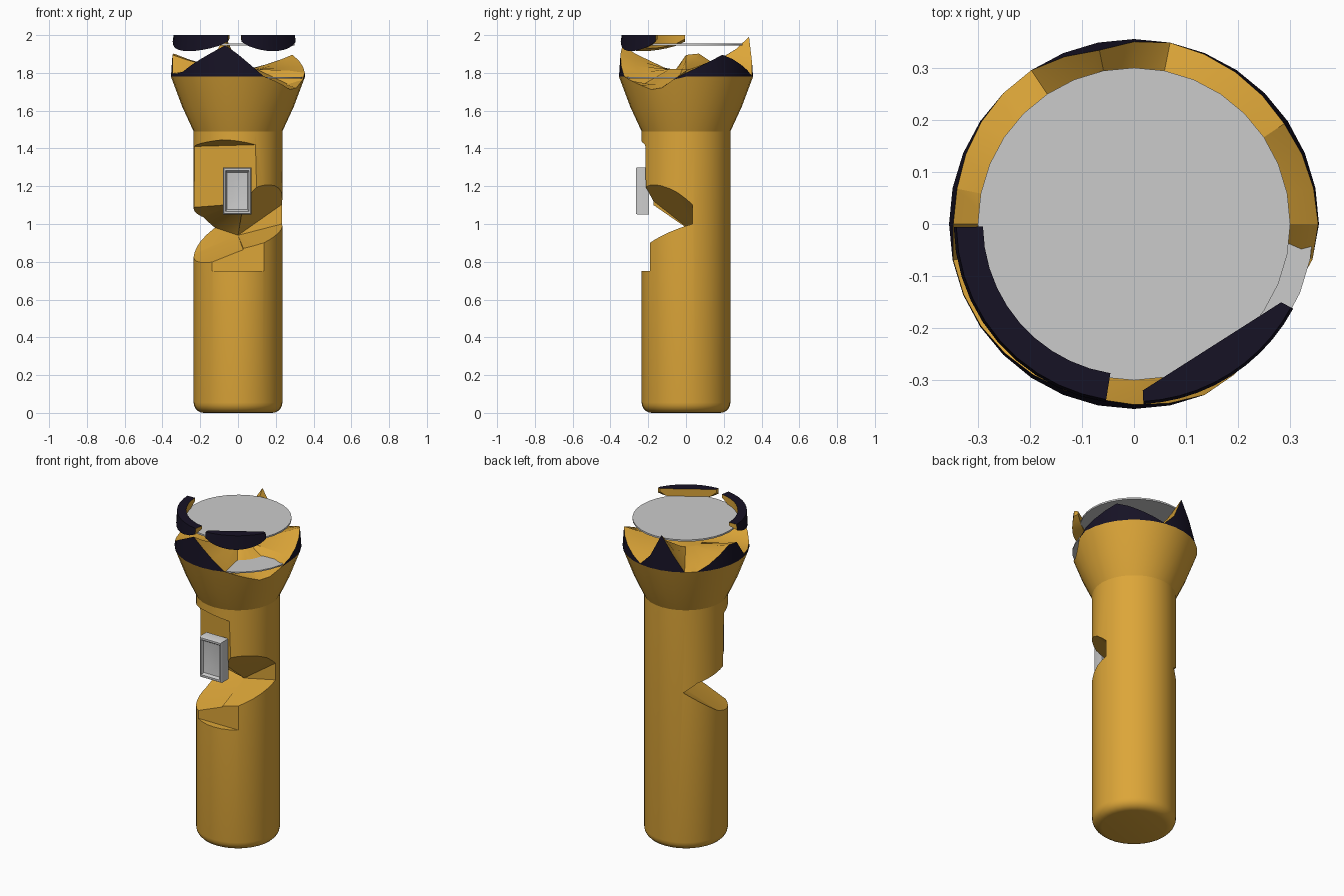
import bpy, bmesh, math
from mathutils import Vector

if "Cube" in bpy.data.objects:
    bpy.data.objects.remove(bpy.data.objects["Cube"])

N = 32


def material(name, col):
    m = bpy.data.materials.new(name)
    m.diffuse_color = (*col, 1)
    m.use_nodes = True
    m.node_tree.nodes["Principled BSDF"].inputs["Base Color"].default_value = m.diffuse_color
    return m


ORANGE = material("orange", (0.72, 0.38, 0.04))
DARK = material("dark", (0.008, 0.006, 0.018))


def pol(r, deg, z):
    a = math.radians(deg)
    return Vector((r * math.cos(a), r * math.sin(a), z))


def finish(bm, name, mats=(), smooth=None):
    bmesh.ops.remove_doubles(bm, verts=bm.verts, dist=1e-4)
    bmesh.ops.recalc_face_normals(bm, faces=bm.faces)
    me = bpy.data.meshes.new(name)
    bm.to_mesh(me)
    bm.free()
    for m in mats:
        me.materials.append(m)
    ob = bpy.data.objects.new(name, me)
    bpy.context.collection.objects.link(ob)
    if smooth:
        shade(ob, smooth)
    return ob


def shade(ob, deg):
    bpy.ops.object.select_all(action='DESELECT')
    ob.select_set(True)
    bpy.context.view_layer.objects.active = ob
    bpy.ops.object.shade_smooth_by_angle(angle=math.radians(deg))


def loft(bm, rings, closed=True, mat=lambda k: 0):
    """Skin consecutive rings of points with quads."""
    vs = [[bm.verts.new(p) for p in ring] for ring in rings]
    n = len(vs[0])
    for k in range(len(vs) - 1):
        for i in range(n if closed else n - 1):
            j = (i + 1) % n
            f = bm.faces.new((vs[k][i], vs[k][j], vs[k + 1][j], vs[k + 1][i]))
            f.material_index = mat(k)
    return vs


def lathe(name, profile, mats=(), smooth=35):
    bm = bmesh.new()
    vs = loft(bm, [[pol(r, 360 * i / N, z) for i in range(N)] for r, z in profile])
    bm.faces.new(vs[0])
    bm.faces.new(vs[-1])
    return finish(bm, name, mats, smooth)


def carve(ob, hulls):
    """Subtract convex chunks, then bake the result."""
    cutters = []
    for pts in hulls:
        bm = bmesh.new()
        for p in pts:
            bm.verts.new(p)
        res = bmesh.ops.convex_hull(bm, input=bm.verts)
        loose = [g for g in set(res["geom_interior"] + res["geom_unused"])
                 if isinstance(g, bmesh.types.BMVert)]
        bmesh.ops.delete(bm, geom=loose, context='VERTS')
        c = finish(bm, "cutter", [ORANGE])
        c.hide_render = True
        m = ob.modifiers.new("cut", 'BOOLEAN')
        m.operation, m.solver, m.object = 'DIFFERENCE', 'EXACT', c
        cutters.append(c)
    dg = bpy.context.evaluated_depsgraph_get()
    me = bpy.data.meshes.new_from_object(ob.evaluated_get(dg))
    ob.modifiers.clear()
    ob.data = me
    for c in cutters:
        bpy.data.objects.remove(c)
    shade(ob, 25)


# handle: solid barrel with rounded base
base = [(0.235 - 0.055 * (1 - math.sin(a)), 0.055 * (1 - math.cos(a)))
        for a in [math.pi / 2 * k / 5 for k in range(6)]]
handle = lathe("handle", base + [(0.235, 1.49)], [ORANGE])

# broken-out chunks on the front of the handle
carve(handle, [
    # left wedge
    [(-0.12, 0.2, 0.98), (-0.27, 0.3, 1.0), (0, 0.06, 0.94), (-0.4, -0.1, 1.12),
     (-0.2, -0.4, 1.15), (0.08, -0.3, 1.14), (-0.4, 0, 0.76), (-0.3, -0.4, 0.73),
     (0.05, -0.4, 0.80)],
    # right wedge
    [(0, 0.06, 0.94), (0.27, 0.03, 1.01), (0.27, 0.03, 1.13), (0.32, -0.08, 1.1),
     (0.32, -0.08, 1.25), (0.2, -0.4, 1.3), (0.06, -0.4, 1.3), (0, -0.4, 0.8),
     (0.16, -0.4, 0.84)],
    # lower front flake
    [(x, y, z) for x in (-0.3, 0.15) for y in (-0.4, -0.19) for z in (0.75, 1.1)],
    # upper front flake
    [(-0.25, -0.02, 1.08), (0.1, -0.21, 1.08), (-0.25, -0.03, 1.41), (0.1, -0.22, 1.42),
     (-0.4, -0.4, 1.08), (0.12, -0.4, 1.08), (-0.4, -0.4, 1.45), (0.08, -0.4, 1.48)],
])

# head: flared cone with a jagged broken rim
RIM = [(-7, 1.78), (35, 1.90), (80, 1.78), (84, 1.78), (102, 2.0), (122, 1.78),
       (137, 1.78), (176, 1.93), (192, 1.79), (212, 1.80), (260, 1.95), (293, 1.78),
       (332, 1.70), (353, 1.78)]


def rim(deg):
    d = deg if deg <= 353 else deg - 360
    for (a, h), (b, g) in zip(RIM, RIM[1:]):
        if a <= d <= b:
            return h + (g - h) * (d - a) / (b - a)


def inner(deg):
    return 1.74 if 296 < deg < 350 else 0.6 * rim(deg) + 0.4 * 1.83


angs = [360 * i / N for i in range(N)]
bm = bmesh.new()
low = [min(rim(a), 1.78) for a in angs]
rings = [[pol(0.235, a, 1.49) for a in angs],
         [pol(0.295, a, 1.62) for a in angs],
         [pol(0.355 - 0.35 * (1.78 - z), a, z) for a, z in zip(angs, low)],
         [pol(0.355 - 0.35 * (1.78 - z) - 0.07 * (rim(a) - z), a, rim(a)) for a, z in zip(angs, low)],
         [pol(0.27, a, inner(a)) for a in angs],
         [pol(0.1, a, 1.82) for a in angs]]
vs = loft(bm, rings, mat=lambda k: 1 if k == 2 else 0)
bm.faces.new(vs[0])
bm.faces.new(vs[-1])
finish(bm, "head", [ORANGE, DARK], 22)


# loose pieces of the front ring
def shard(name, a0, a1, chord):
    bm = bmesh.new()
    n = 10
    p0, p1 = pol(0.32, a0, 0), pol(0.32, a1, 0)
    sections = []
    for i in range(n + 1):
        t = i / n
        a = a0 + (a1 - a0) * t
        zb = 1.965 - 0.05 * math.sin(math.pi * t) ** 0.7
        q = p0.lerp(p1, t) if chord else pol(0.29, a, 0)
        sections.append([pol(0.341, a, 2.0), pol(0.346, a, zb),
                         Vector((q.x, q.y, zb + 0.015)), Vector((q.x, q.y, 2.0))])
    vs = loft(bm, sections)
    for f in bm.faces:
        c = f.calc_center_median()
        f.material_index = 1 if c.z > 1.995 or c.xy.length > 0.335 else 0
    bm.faces.new(vs[0])
    bm.faces.new(vs[-1])
    finish(bm, name, [ORANGE, DARK], 25)


shard("left_ring_piece", 181, 261, False)
shard("right_ring_piece", 273, 332, True)

# lens and reflector plate
lathe("lens", [(0.3, 1.945), (0.3, 1.955)])
lathe("reflector_plate", [(0.345, 1.77), (0.345, 1.778)])

# switch: block with a framed, dished face
bm = bmesh.new()


def rect(w, h, y):
    return [(-0.004 + sx * w, y, 1.175 + sz * h) for sx, sz in ((-1, -1), (1, -1), (1, 1), (-1, 1))]


vs = loft(bm, [rect(0.075, 0.125, -0.195), rect(0.075, 0.125, -0.258), rect(0.07, 0.12, -0.265),
               rect(0.062, 0.108, -0.265), rect(0.055, 0.098, -0.25), rect(0.025, 0.05, -0.244)])
bm.faces.new(vs[0])
bm.faces.new(vs[-1])
finish(bm, "switch", (), 40)
